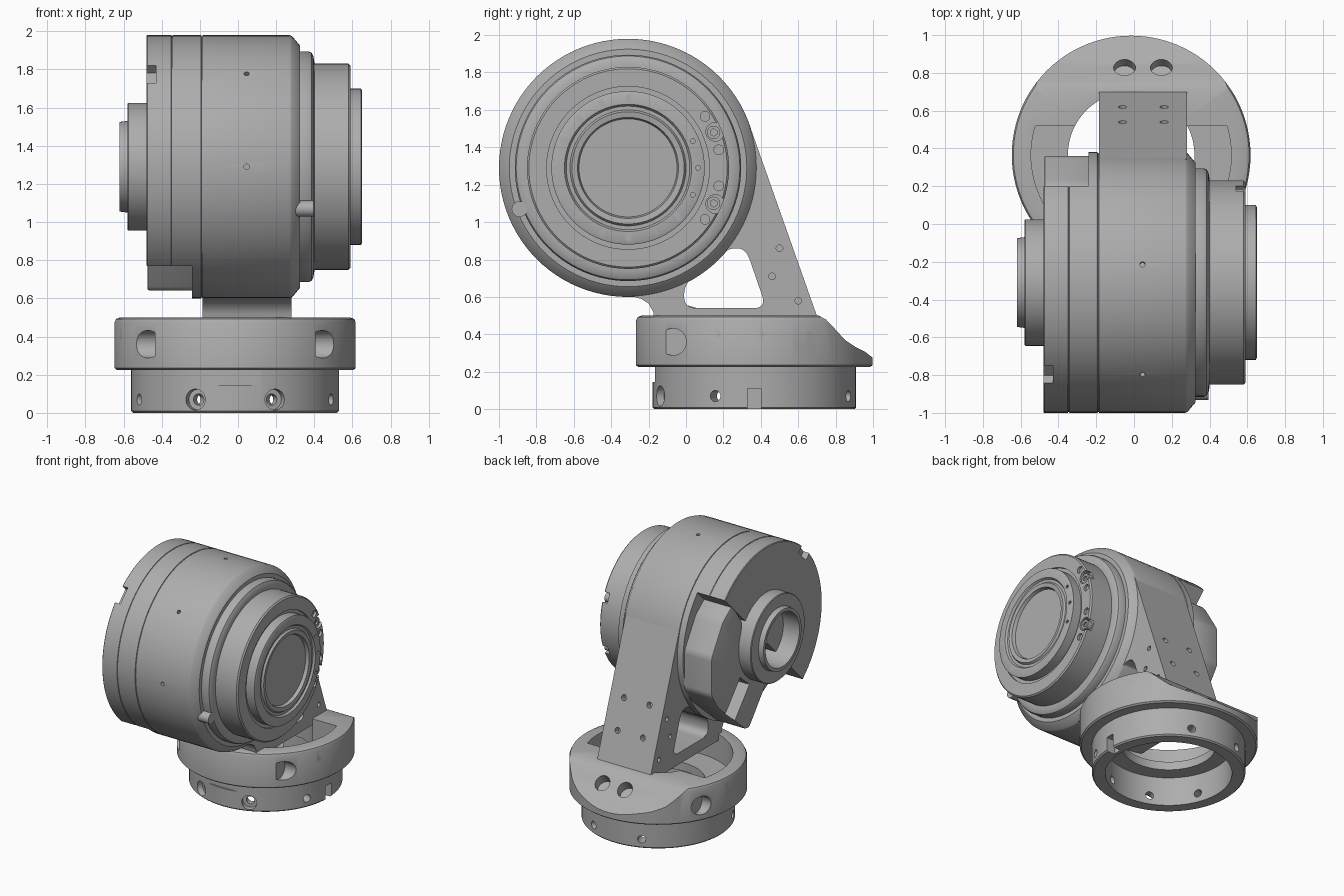
import bpy, bmesh, math
from mathutils import Matrix, Vector

if "Cube" in bpy.data.objects:
    bpy.data.objects.remove(bpy.data.objects["Cube"])

grey = bpy.data.materials.new("machined_grey")
grey.use_nodes = True
grey.diffuse_color = (0.42, 0.42, 0.42, 1)
grey.node_tree.nodes["Principled BSDF"].inputs["Base Color"].default_value = grey.diffuse_color

CY, CZ = -0.31, 1.29          # joint axis
BX, BY = -0.015, 0.365        # base axis
JOINT = Matrix.Translation((0, CY, CZ)) @ Matrix.Rotation(math.pi / 2, 4, 'Y')
BASE = Matrix.Translation((BX, BY, 0))


def add(name, bm, matrix=Matrix()):
    bm.transform(matrix)
    bmesh.ops.recalc_face_normals(bm, faces=bm.faces)
    mesh = bpy.data.meshes.new(name)
    bm.to_mesh(mesh)
    bm.free()
    mesh.materials.append(grey)
    obj = bpy.data.objects.new(name, mesh)
    bpy.context.collection.objects.link(obj)
    return obj


def lathe(name, profile, matrix, closed=False, n=96):
    """Turn (height, radius) points about the local z axis."""
    bm = bmesh.new()
    rings = []
    for h, r in profile:
        if r == 0:
            rings.append([bm.verts.new((0, 0, h))] * n)
        else:
            rings.append([bm.verts.new((r * math.cos(math.tau * i / n), r * math.sin(math.tau * i / n), h))
                          for i in range(n)])
    for a, b in list(zip(rings, rings[1:])) + ([(rings[-1], rings[0])] if closed else []):
        for i in range(n):
            j = (i + 1) % n
            bm.faces.new(list(dict.fromkeys((a[i], a[j], b[j], b[i]))))
    return add(name, bm, matrix)


def rounded(pts, r, n=6):
    """Round each corner of a polygon."""
    out = []
    for i, p in enumerate(pts):
        p, a, b = Vector(p), Vector(pts[i - 1]), Vector(pts[(i + 1) % len(pts)])
        s = p + (a - p).normalized() * min(r, (a - p).length * 0.45)
        e = p + (b - p).normalized() * min(r, (b - p).length * 0.45)
        for k in range(n + 1):
            t = k / n
            out.append(s * (1 - t) ** 2 + p * 2 * t * (1 - t) + e * t * t)
    return out


def prism(name, pts, x0, x1):
    """Extrude a (y, z) outline along x."""
    bm = bmesh.new()
    lo, hi = ([bm.verts.new((x, p[0], p[1])) for p in pts] for x in (x0, x1))
    bm.faces.new(lo)
    bm.faces.new(hi)
    for i in range(len(pts)):
        bm.faces.new((lo[i - 1], lo[i], hi[i], hi[i - 1]))
    return add(name, bm)


def rod(a, b, r, name="cutter", n=20):
    a, b = Vector(a), Vector(b)
    bm = bmesh.new()
    bmesh.ops.create_cone(bm, cap_ends=True, segments=n, radius1=r, radius2=r, depth=(b - a).length)
    rot = (b - a).to_track_quat('Z', 'Y').to_matrix().to_4x4()
    return add(name, bm, Matrix.Translation((a + b) / 2) @ rot)


def block(size, loc, turn=0.0, name="cutter"):
    bm = bmesh.new()
    bmesh.ops.create_cube(bm, size=1)
    return add(name, bm, Matrix.Translation(loc) @ Matrix.Rotation(turn, 4, 'X') @ Matrix.Diagonal((*size, 1)))


def apply(obj, mod):
    bpy.context.view_layer.objects.active = obj
    bpy.ops.object.modifier_apply(modifier=mod.name)


def cut(obj, cutters):
    for c in cutters:
        m = obj.modifiers.new("cut", 'BOOLEAN')
        m.operation, m.solver, m.object = 'DIFFERENCE', 'MANIFOLD', c
        apply(obj, m)
        bpy.data.objects.remove(c)


def polar(x, r, deg):
    a = math.radians(deg)
    return Vector((x, CY + r * math.sin(a), CZ + r * math.cos(a)))


# Main drum, with the stepped shoulder on its left
drum = lathe("drum", [(-0.24, 0), (-0.24, 0.69), (-0.193, 0.69), (-0.191, 0.684), (-0.187, 0.684),
                      (-0.185, 0.69), (0.27, 0.69), (0.283, 0.685), (0.325, 0.635), (0.325, 0.605),
                      (0.37, 0.605), (0.385, 0.598), (0.395, 0.58), (0.4, 0.55), (0.4, 0)], JOINT)
cut(drum, [rod(polar(0.045, 0.66, a), polar(0.045, 0.75, a), 0.014) for a in (-45, 8, -90)])
rod((0.2, -0.89, 1.07), (0.395, -0.89, 1.07), 0.042, "locating_pin", 32)

# Half cover on the right side of the drum
cover = lathe("half_cover", [(-0.48, 0), (-0.48, 0.685), (-0.475, 0.69), (-0.35, 0.69), (-0.348, 0.685),
                             (-0.344, 0.685), (-0.342, 0.69), (-0.235, 0.69), (-0.235, 0)], JOINT)
SLANT = math.radians(45.6)
mid = Vector((0, CY, CZ)) + Vector((0, math.sin(SLANT), -math.cos(SLANT))) * 0.54
cut(cover, [block((0.6, 2, 1), (-0.54, mid.y, mid.z), SLANT),
            block((0.1, 0.13, 0.12), polar(-0.48, 0.69, -45), math.radians(45)),
            block((0.1, 0.16, 0.12), polar(-0.48, 0.69, -133), math.radians(133))])

# Hollow hub with its bolts
hub = lathe("hub_ring", [(-0.23, 0), (-0.23, 0.335), (-0.575, 0.335), (-0.58, 0.33), (-0.58, 0.24),
                         (-0.62, 0.235), (-0.62, 0.21), (-0.33, 0.21), (-0.33, 0)], JOINT)
cut(hub, [rod(polar(-0.6, 0.285, a), polar(-0.56, 0.285, a), 0.018, n=12) for a in range(0, 360, 45)])
block((0.16, 0.1, 0.3), (-0.4, CY + 0.05, CZ - 0.06), 0.7, "hub_insert")

# Connector box beside the hub
outline = [(0.1, 1.68), (0.22, 1.59), (0.36, 1.36), (0.36, 1.06), (0.27, 0.93), (-0.06, 0.645),
           (-0.11, 0.64), (-0.33, 0.92), (-0.1, 1.1), (0.0, 1.3), (-0.02, 1.5)]
box = prism("connector_box", rounded(outline, 0.03), -0.475, -0.23)
bevel = box.modifiers.new("bevel", 'BEVEL')
bevel.width, bevel.segments, bevel.limit_method = 0.01, 2, 'ANGLE'
bevel.angle_limit = math.radians(60)
apply(box, bevel)
cut(box, [block((0.3, 0.15, 0.28), (-0.5, 0.04, 0.92), 0.7)])

# Output flange with notched rim and bolt circle
flange = lathe("output_flange", [(0.38, 0), (0.38, 0.54), (0.58, 0.54), (0.59, 0.53), (0.59, 0.435),
                                 (0.575, 0.435), (0.575, 0.41), (0.645, 0.41), (0.65, 0.4), (0.65, 0.34),
                                 (0.635, 0.33), (0.635, 0.31), (0.65, 0.3), (0.645, 0.27),
                                 (0.62, 0.262), (0.62, 0)], JOINT)
holes = []
for k in range(8):
    a = 22.5 + 45 * k
    holes.append(rod(polar(0.54, 0.505, a), polar(0.7, 0.505, a), 0.05, n=24))
    for d in (-11.25, 11.25):
        holes.append(rod(polar(0.57, 0.495, a + d), polar(0.7, 0.495, a + d), 0.026, n=14))
    for d in (0, 22.5):
        holes.append(rod(polar(0.63, 0.375, a + d), polar(0.7, 0.375, a + d), 0.013, n=10))
cut(flange, holes)
for k in range(8):
    a = 22.5 + 45 * k
    bolt = rod(polar(0.53, 0.495, a), polar(0.58, 0.495, a), 0.036, "flange_bolt")
    cut(bolt, [rod(polar(0.565, 0.495, a), polar(0.6, 0.495, a), 0.02, n=6)])

# Support arm with window and screw holes
arm = prism("support_arm", [(CY, 0.61), (-0.24, 0.59), (-0.2, 0.565), (-0.175, 0.52), (-0.17, 0.45),
                            (0.717, 0.45), (0.343, 1.51), (CY, CZ)], -0.185, 0.28)
window = [(-0.01, 0.54), (0.43, 0.54), (0.32, 0.86), (0.22, 0.86), (0.1, 0.75), (-0.01, 0.67)]
holes = [prism("cutter", rounded(window, 0.07), -0.5, 0.6)]
N = Vector((0, 0.947, 0.32))
for x in (-0.06, 0.16):
    for y in (0.46, 0.54, 0.62):
        p = Vector((x, y, 1.51 - (y - 0.343) * 2.83))
        holes.append(rod(p - N * 0.05, p + N * 0.05, 0.022, n=16))
for y, z in ((0.5, 0.86), (0.46, 0.71), (0.6, 0.58), (-0.07, 0.56)):
    for x in (-0.185, 0.28):
        holes.append(rod((x - 0.03, y, z), (x + 0.03, y, z), 0.018, n=14))
cut(arm, holes)

# Upper base ring with scooped back, pocket and cross holes
ring = lathe("upper_base_ring", [(0.225, 0.335), (0.225, 0.62), (0.235, 0.632), (0.475, 0.632), (0.492, 0.624),
                                 (0.5, 0.605), (0.5, 0.335)], BASE, True)
scoop = [(0.71, 0.6), (0.71, 0.5), (0.75, 0.478), (0.8, 0.425), (0.85, 0.37), (0.91, 0.33),
         (0.96, 0.305), (0.985, 0.285), (1.1, 0.2), (1.1, 0.6)]
pocket = lathe("cutter", [(0.29, 0), (0.29, 0.53), (0.6, 0.53), (0.6, 0)], BASE)
cut(pocket, [block((2, 1, 1), (0, 1.02, 0.5))])
holes = [prism("cutter", scoop, -1, 1), pocket]
for y, z, x in ((-0.07, 0.36, 0.42), (0.64, 0.345, 0.52)):
    holes.append(rod((-1, y, z), (1, y, z), 0.038))
    for s in (-1, 1):
        holes.append(rod((BX + s * x, y, z), (s, y, z), 0.072, n=32))
for y in (0.165, 0.4):
    holes.append(rod((-1, y, 0.4), (1, y, 0.4), 0.02, n=14))
for x in (-0.05, 0.145):
    holes.append(rod((x, 0.79, 0.34), (x, 0.9, 0.5), 0.058, n=28))
holes += [rod((BX + s * 0.36, 0.37, 0.2), (BX + s * 0.36, 0.37, 0.4), 0.02, n=14) for s in (-1, 1)]
cut(ring, holes)

# Lower base ring with radial holes, slot and front recess
lower = lathe("lower_base_ring", [(0, 0.45), (0, 0.535), (0.01, 0.545), (0.24, 0.545), (0.24, 0.45)], BASE, True)
holes = [block((0.2, 0.07, 0.22), (0.56, BY, 0)), block((0.31, 0.1, 0.08), (-0.03, -0.215, 0.185))]
for k in range(8):
    d = Vector((math.sin(math.radians(22.5 + 45 * k)), math.cos(math.radians(22.5 + 45 * k)), 0))
    c = Vector((BX, BY, 0.07))
    holes += [rod(c + d * 0.5, c + d * 0.7, 0.055, n=24), rod(c + d * 0.38, c + d * 0.6, 0.03, n=16)]
cut(lower, holes)

# Smooth curved surfaces, keep machined edges crisp
for obj in bpy.context.scene.objects:
    if obj.type == 'MESH':
        bpy.ops.object.select_all(action='DESELECT')
        obj.select_set(True)
        bpy.context.view_layer.objects.active = obj
        bpy.ops.object.shade_smooth_by_angle(angle=math.radians(30))
